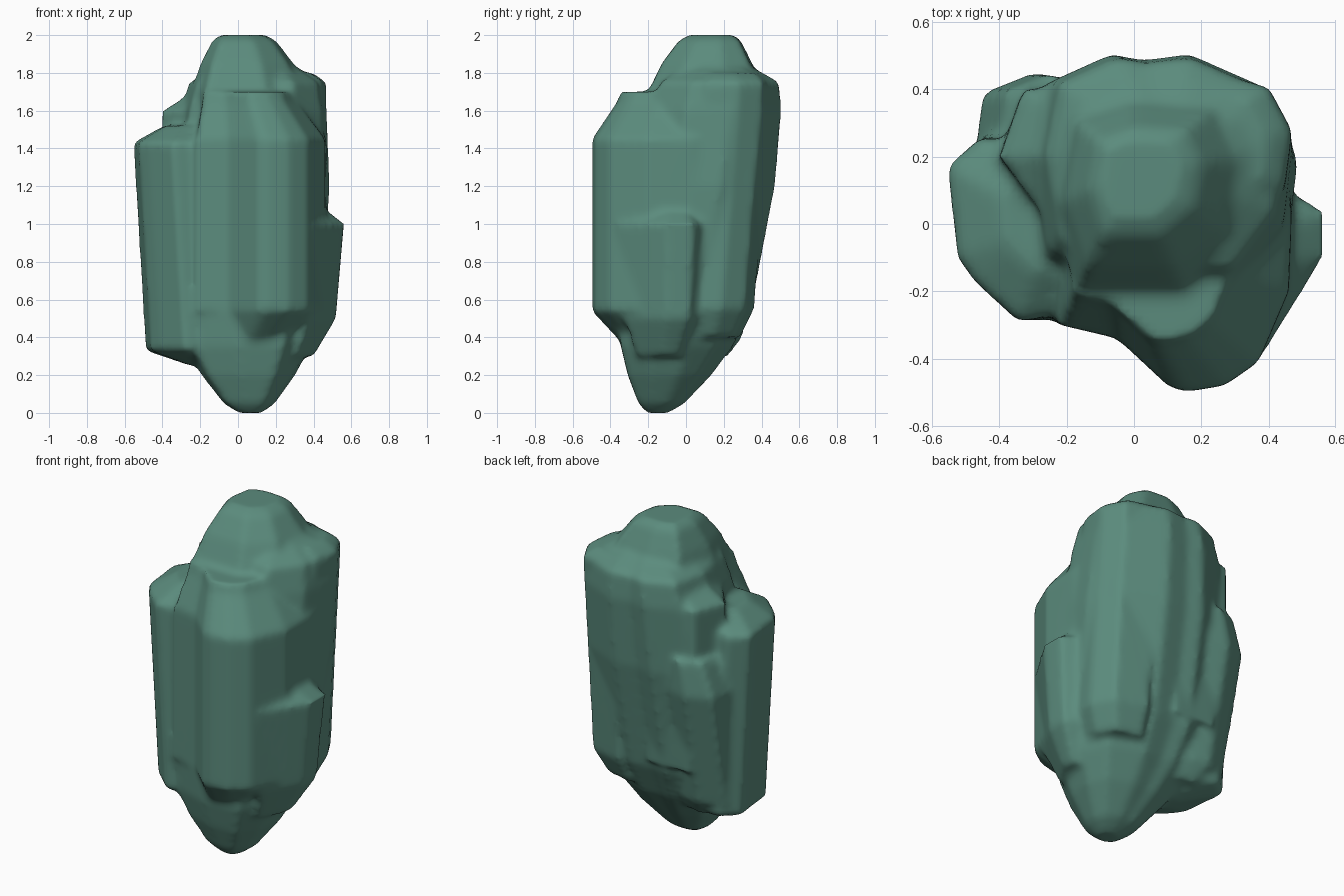
import bpy
import bmesh
from mathutils import Vector

default_cube = bpy.data.objects.get("Cube")
if default_cube:
    bpy.data.objects.remove(default_cube, do_unlink=True)

# Single stone colour
stone_green = bpy.data.materials.new("stone_green")
stone_green.use_nodes = True
green = (0.105, 0.26, 0.205, 1)
stone_green.diffuse_color = green
stone_green.node_tree.nodes["Principled BSDF"].inputs["Base Color"].default_value = green


def make_ring(bm, outline, focus, lean, height, scale):
    """Shrink the outline towards the focus and shift it along the lean."""
    focus, lean = Vector(focus), Vector(lean)
    ring = []
    for point in outline:
        position = focus + (Vector(point) - focus) * scale + lean * (height - 1)
        ring.append(bm.verts.new((position.x, position.y, height)))
    return ring


def bridge(bm, lower, upper):
    """Join two neighbouring rings with quads."""
    lower_next = lower[1:] + lower[:1]
    upper_next = upper[1:] + upper[:1]
    for quad in zip(lower, lower_next, upper_next, upper):
        bm.faces.new(quad)


def chunk(name, outline, focus, lean, profile):
    """Build a closed stone column; the profile pairs each height with a scale."""
    bm = bmesh.new()
    rings = [make_ring(bm, outline, focus, lean, height, scale)
             for height, scale in profile]
    for lower, upper in zip(rings, rings[1:]):
        bridge(bm, lower, upper)
    bm.faces.new(rings[0])
    bm.faces.new(rings[-1])
    bmesh.ops.recalc_face_normals(bm, faces=bm.faces)

    mesh = bpy.data.meshes.new(name)
    bm.to_mesh(mesh)
    bm.free()
    mesh.materials.append(stone_green)
    stone = bpy.data.objects.new(name, mesh)
    bpy.context.collection.objects.link(stone)
    return stone


# Main boulder, leaning back from its low tip
core = chunk(
    name="boulder",
    outline=[(-.35, .1), (-.3, -.2), (0, -.3), (.3, -.3), (.45, -.1), (.48, .15),
             (.4, .33), (.15, .44), (0, .42), (-.1, .44), (-.3, .35)],
    focus=(.1, 0),
    lean=(.03, .16),
    profile=[(0, .15), (.05, .33), (.2, .6), (.35, .8), (.55, .95), (1.2, 1),
             (1.6, .93), (1.75, .85), (1.83, .5)],
)

# Rounded crown
crown = chunk(
    name="crown",
    outline=[(-.25, .05), (-.17, -.2), (.15, -.2), (.33, -.05), (.37, .2),
             (.28, .38), (0, .4), (-.2, .33)],
    focus=(0, .16),
    lean=(0, 0),
    profile=[(1.2, 1), (1.7, 1), (1.85, .8), (1.97, .55), (2, .4)],
)

# Front slab with a flat shelf on top
front_slab = chunk(
    name="front_slab",
    outline=[(-.22, -.3), (-.05, -.34), (.1, -.48), (.15, -.5), (.27, -.48),
             (.37, -.41), (.46, -.2), (.47, .05), (.2, .1), (-.22, 0)],
    focus=(-.1, 0),
    lean=(0, 0),
    profile=[(.35, .65), (.54, 1), (1.45, 1), (1.65, .73), (1.7, .7)],
)

# Side slab on the right, with a sloped shoulder
right_slab = chunk(
    name="right_slab",
    outline=[(-.53, .17), (-.5, -.1), (-.45, -.17), (-.32, -.29), (-.2, -.27),
             (-.1, -.1), (-.1, .2), (-.43, .26)],
    focus=(-.2, 0),
    lean=(-.06, 0),
    profile=[(.25, .3), (.33, 1), (1.43, 1), (1.52, .5)],
)

# Upper shoulder between the side slab and the crown
right_shoulder = chunk(
    name="right_shoulder",
    outline=[(-.4, .2), (-.33, .4), (-.2, .4), (0, .4), (0, 0), (-.25, 0)],
    focus=(0, .2),
    lean=(0, 0),
    profile=[(.6, .8), (1.2, 1), (1.6, 1), (1.7, .6)],
)

# Low ridge at the rear right
rear_ridge = chunk(
    name="rear_ridge",
    outline=[(-.47, .2), (-.45, .37), (-.3, .43), (-.2, .41), (0, .35), (-.2, 0)],
    focus=(-.1, .2),
    lean=(0, .2),
    profile=[(.3, .7), (.4, .95), (1.1, 1), (1.3, .8)],
)

# Upright slab at the rear left
rear_slab = chunk(
    name="rear_slab",
    outline=[(.45, .05), (.47, .22), (.4, .35), (.2, .4), (0, .1)],
    focus=(.1, .1),
    lean=(0, .08),
    profile=[(.4, .8), (.55, 1), (1.75, 1), (1.8, .8)],
)

# Low bulge on the left side
left_bulge = chunk(
    name="left_bulge",
    outline=[(.56, .04), (.46, .1), (.2, .1), (.2, -.2), (.4, -.36), (.5, -.2), (.56, -.1)],
    focus=(.2, -.15),
    lean=(0, 0),
    profile=[(.3, .55), (.5, .88), (1, 1), (1.07, .75)],
)

# Fuse the chunks into one stone and soften the seams
bpy.ops.object.select_all(action="DESELECT")
for part in (core, crown, front_slab, right_slab, right_shoulder,
             rear_ridge, rear_slab, left_bulge):
    part.select_set(True)
bpy.context.view_layer.objects.active = core
bpy.ops.object.join()

fuse = core.modifiers.new("fuse", "REMESH")
fuse.mode = "VOXEL"
fuse.voxel_size = .02
fuse.use_smooth_shade = True
soften = core.modifiers.new("soften", "SMOOTH")
soften.factor = .5
soften.iterations = 6
